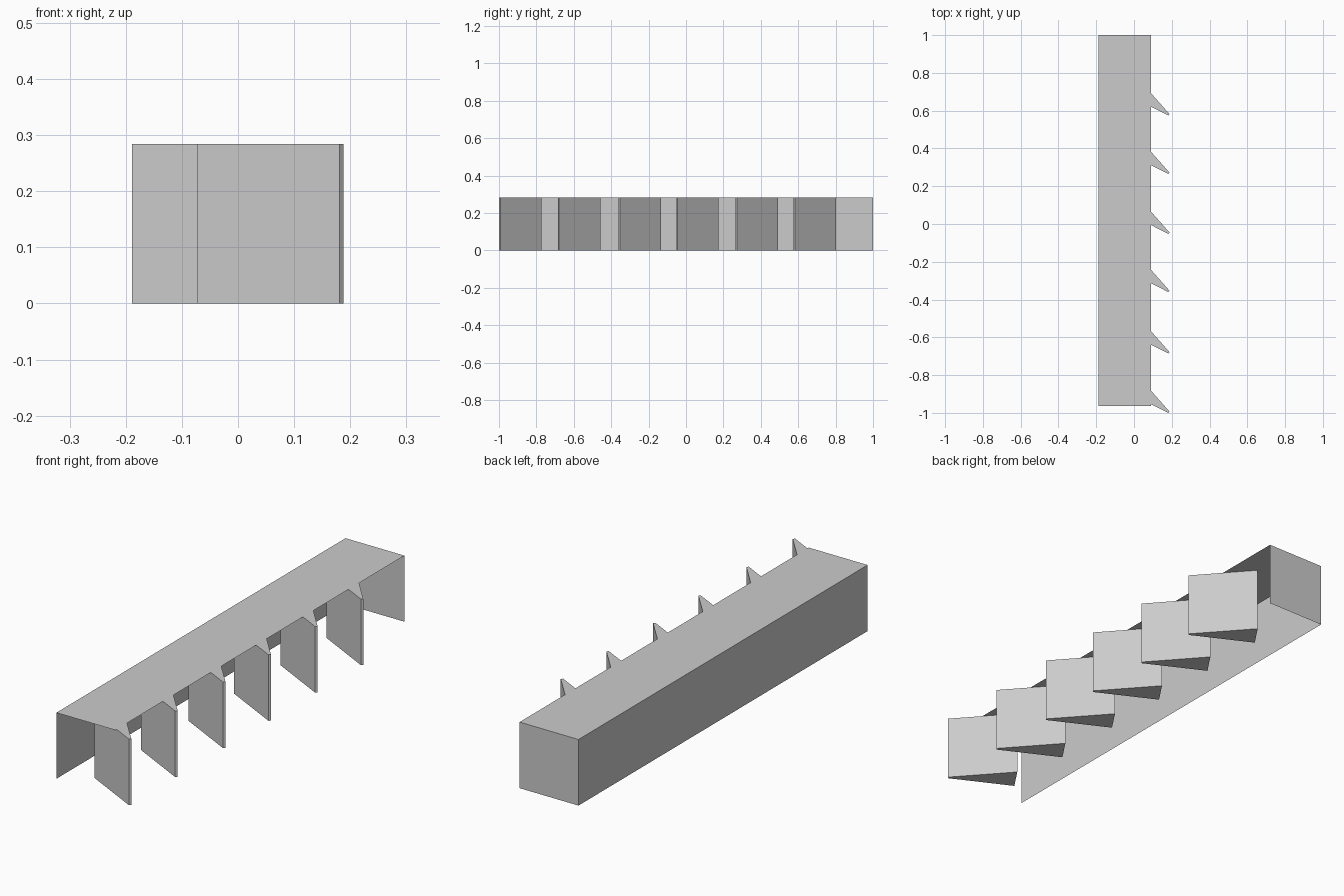
import bpy, bmesh

if "Cube" in bpy.data.objects:
    bpy.data.objects.remove(bpy.data.objects["Cube"])

H = 0.284  # overall height


def make_object(name, bm):
    mesh = bpy.data.meshes.new(name)
    bm.to_mesh(mesh)
    bm.free()
    obj = bpy.data.objects.new(name, mesh)
    bpy.context.collection.objects.link(obj)
    return obj


def prism(bm, outline):
    """Closed upright prism from a plan outline, z = 0 to H."""
    face = bm.faces.new([bm.verts.new((x, y, 0)) for x, y in outline])
    top = bmesh.ops.extrude_face_region(bm, geom=[face], use_keep_orig=True)
    verts = [g for g in top["geom"] if isinstance(g, bmesh.types.BMVert)]
    bmesh.ops.translate(bm, vec=(0, 0, H), verts=verts)
    bmesh.ops.recalc_face_normals(bm, faces=bm.faces[:])


# Thin housing: top, long side and rear end only (bottom, front and fin side open)
bm = bmesh.new()
prism(bm, [(-0.189, -0.963), (0.091, -0.963), (0.091, 1.0), (-0.189, 1.0)])
open_faces = [f for f in bm.faces
              if f.normal.z < -0.5 or f.normal.x > 0.5 or f.normal.y < -0.5]
bmesh.ops.delete(bm, geom=open_faces, context='FACES')
make_object("housing", bm)

# Row of slanted wedge fins along the open side
fin_outline = [(-0.073, 0.704), (0.181, 0.575), (0.188, 0.582), (-0.007, 0.802)]
for i, dy in enumerate((0, -0.31, -0.627, -0.935, -1.26, -1.575)):
    bm = bmesh.new()
    prism(bm, [(x, y + dy) for x, y in fin_outline])
    make_object(f"fin_{i + 1}", bm)
